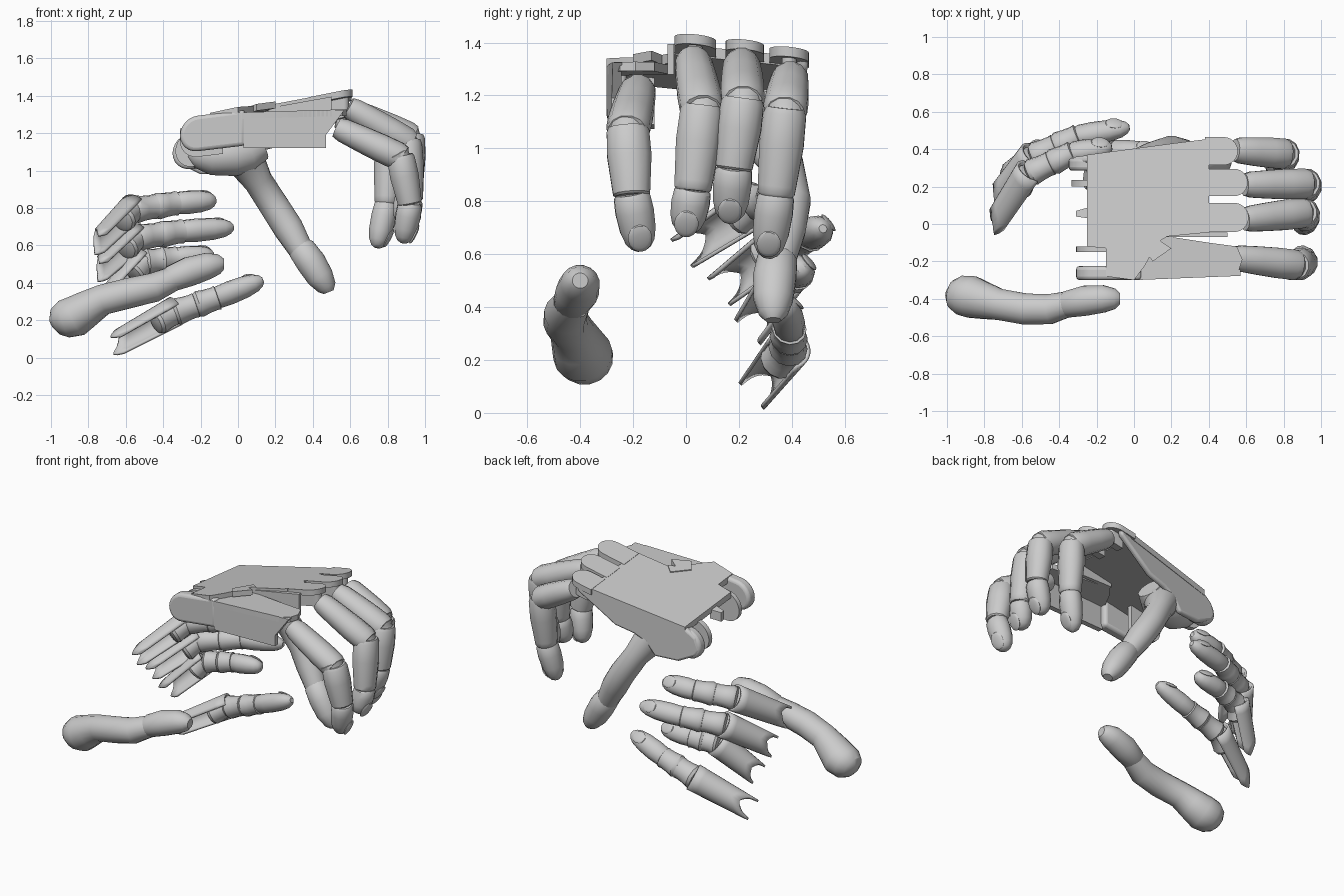
import bpy, bmesh, math
from mathutils import Vector

if "Cube" in bpy.data.objects:
    bpy.data.objects.remove(bpy.data.objects["Cube"], do_unlink=True)

grey = bpy.data.materials.new("light_grey_plastic")
grey.use_nodes = True
COLOUR = (0.6, 0.6, 0.6, 1)
grey.diffuse_color = COLOUR
grey.node_tree.nodes["Principled BSDF"].inputs["Base Color"].default_value = COLOUR


def finish(name, bm, angle=35):
    bmesh.ops.recalc_face_normals(bm, faces=bm.faces)
    mesh = bpy.data.meshes.new(name)
    bm.to_mesh(mesh)
    bm.free()
    ob = bpy.data.objects.new(name, mesh)
    bpy.context.collection.objects.link(ob)
    mesh.materials.append(grey)
    bpy.ops.object.select_all(action='DESELECT')
    ob.select_set(True)
    bpy.context.view_layer.objects.active = ob
    bpy.ops.object.shade_smooth_by_angle(angle=math.radians(angle))
    return ob


def loft(name, centres, radii, up, flat=0.92, sides=12):
    """Closed limb: elliptical rings along a path, capped at both ends."""
    bm = bmesh.new()
    rings = []
    for i, c in enumerate(centres):
        axis = (centres[min(i + 1, len(centres) - 1)] - centres[max(i - 1, 0)]).normalized()
        side = axis.cross(up).normalized()
        dorsal = side.cross(axis)
        rings.append([bm.verts.new(c + radii[i] * (side * math.cos(a) + dorsal * flat * math.sin(a)))
                      for a in (math.tau * (k + .5) / sides for k in range(sides))])
    for r, s in zip(rings, rings[1:]):
        for k in range(sides):
            bm.faces.new((r[k], r[k - 1], s[k - 1], s[k]))
    bm.faces.new(rings[0])
    bm.faces.new(rings[-1])
    return finish(name, bm)


BASE = [(0, .72), (.1, .85), (.4, .94), (.7, 1), (.95, 1), (1.04, .88)]
MIDDLE = [(-.04, .87), (.03, .98), (.4, 1.02), (.88, .88), (.97, .85), (1, .75)]
CUFF = [(-.08, .6), (0, .9), (.15, 1.04), (.5, .94), (.85, .9), (1, .95), (1.06, .7)]
TIP = [(-.05, .8), (.03, .95), (.3, 1), (.65, .93), (.88, .76), (1, .52), (1.06, .25)]


def segment(name, a, b, r, up, sections):
    a, b = Vector(a), Vector(b)
    return loft(name, [a.lerp(b, t) for t, s in sections], [r * s for t, s in sections], up)


def nail(name, a, b, r, up):
    """Thin raised rounded plate on the back of a fingertip."""
    a, b = Vector(a), Vector(b)
    axis = (b - a).normalized()
    side = axis.cross(up).normalized()
    dorsal = side.cross(axis)
    bm = bmesh.new()
    bmesh.ops.create_uvsphere(bm, u_segments=16, v_segments=8, radius=1)
    centre = a.lerp(b, .78) + dorsal * r * .68
    for v in bm.verts:
        x, y, z = v.co
        v.co = centre + axis * x * r * .72 + side * y * r * .62 + dorsal * (z * r * .16 - x * r * .2)
    finish(name, bm)


def half_shell(name, a, b, r, up):
    """Open finger sleeve with two prongs at its free end."""
    a, b = Vector(a), Vector(b)
    axis = (b - a).normalized()
    side = axis.cross(up).normalized()
    dorsal = side.cross(axis)
    bm = bmesh.new()
    rows = []
    for k in range(17):
        g = (k / 8 - 1)
        ang = math.radians(112) * g
        start = .26 * (1 - min(1, abs(g) * 1.5)) ** .6 + .6 * max(0, abs(g) - .8)
        row = []
        for j in range(7):
            t = start + (1.04 - start) * j / 6
            rad = r * (.84 + .2 * t)
            row.append(bm.verts.new(a.lerp(b, t) + rad * (side * math.sin(ang) + dorsal * math.cos(ang))))
        rows.append(row)
    for p, q in zip(rows, rows[1:]):
        for j in range(6):
            bm.faces.new((p[j], p[j + 1], q[j + 1], q[j]))
    ob = finish(name, bm)
    mod = ob.modifiers.new("wall", 'SOLIDIFY')
    mod.thickness, mod.offset = .014, 0


# Fingers still mounted on the palm: knuckle, two joints, tip
mounted = {
    "index": [(.53, -.18, 1.23), (.87, -.22, 1.07), (.92, -.205, .82), (.885, -.17, .625)],
    "middle": [(.59, .025, 1.34), (.91, .06, 1.15), (.925, .025, .84), (.895, 0, .69)],
    "ring": [(.59, .21, 1.33), (.925, .215, 1.18), (.925, .18, .92), (.87, .165, .735)],
    "little": [(.54, .395, 1.28), (.81, .375, 1.14), (.795, .34, .82), (.745, .31, .6)],
}
out = Vector((1, 0, .3))
for n, (a, b, c, d) in mounted.items():
    segment(n + "_base", a, b, .084, Vector((0, 0, 1)), BASE)
    segment(n + "_joint", Vector(b) + Vector((-.03, 0, .02)), Vector(b) + Vector((.005, 0, -.04)), .08, out, CUFF)
    segment(n + "_middle", b, c, .085, out, MIDDLE)
    segment(n + "_tip", c, d, .075, out, TIP)
    nail(n + "_nail", c, d, .075, out)

# Loose fingers: sleeve end, two joints, tip
loose = {
    "loose_first": [(-.75, -.02, .6), (-.56, .27, .79), (-.33, .38, .825), (-.13, .41, .84)],
    "loose_second": [(-.74, .12, .455), (-.54, .36, .64), (-.3, .47, .675), (-.04, .515, .695)],
    "loose_third": [(-.7, .23, .3), (-.5, .37, .51), (-.33, .42, .53), (-.14, .435, .545)],
    "loose_fourth": [(-.67, .245, .06), (-.34, .385, .24), (-.11, .39, .32), (.12, .38, .41)],
}
for n, (a, b, c, d) in loose.items():
    up = Vector((-.35, .7, .6))
    half_shell(n + "_sleeve", a, b, .075, up)
    segment(n + "_joint", Vector(b).lerp(Vector(a), .3), b, .072, up, CUFF)
    mid = Vector(b).lerp(Vector(c), .5)
    segment(n + "_cuff", b, mid, .074, up, CUFF)
    segment(n + "_middle", mid, c, .072, up, CUFF)
    segment(n + "_tip", c, d, .065, up, TIP)
    nail(n + "_nail", c, d, .065, up)


def limb(name, points, up):
    loft(name, [Vector(p[:3]) for p in points], [p[3] for p in points], Vector(up), .97, 16)


# Loose thumb with ball end
limb("loose_thumb", [(-.995, -.37, .18, .03), (-.975, -.375, .19, .075), (-.93, -.38, .205, .106),
                     (-.87, -.39, .22, .114), (-.8, -.41, .265, .1), (-.72, -.43, .31, .085),
                     (-.58, -.455, .345, .085), (-.45, -.455, .375, .082), (-.34, -.425, .425, .068)], (0, 0, 1))
limb("loose_thumb_tip", [(-.39, -.435, .41, .05), (-.36, -.43, .42, .072), (-.26, -.41, .46, .082),
                         (-.16, -.4, .49, .074), (-.1, -.4, .5, .055), (-.075, -.4, .5, .03)], (0, 0, 1))
# Mounted thumb
limb("thumb_base", [(-.05, .26, 1.16, .1), (-.01, .275, 1.1, .115), (.05, .31, 1.04, .105), (.11, .365, .94, .08),
                    (.2, .39, .8, .083), (.27, .37, .69, .083), (.34, .345, .57, .068)], (1, 0, 0))
limb("thumb_tip", [(.32, .35, .61, .05), (.34, .345, .58, .077), (.39, .335, .51, .083), (.44, .33, .43, .076),
                   (.475, .33, .375, .055), (.485, .33, .35, .03)], (1, 0, 1))
# Rounded socket that carries the thumb, kept within the side wall
limb("thumb_socket", [(-.26, .24, 1.1, .05), (-.22, .24, 1.09, .08), (-.14, .235, 1.08, .11),
                      (-.02, .25, 1.08, .115), (.05, .27, 1.09, .105), (.12, .29, 1.13, .08)], (0, 0, 1))


def prism(name, outline, lower, upper, bevel=0):
    """Solid between two mapped copies of a flat outline."""
    bm = bmesh.new()
    ends = [[bm.verts.new(f(u, v)) for u, v in outline] for f in (lower, upper)]
    for e in ends:
        bm.faces.new(e)
    for i in range(len(outline)):
        bm.faces.new((ends[0][i - 1], ends[0][i], ends[1][i], ends[1][i - 1]))
    ob = finish(name, bm)
    if bevel:
        mod = ob.modifiers.new("soft_edge", 'BEVEL')
        mod.width, mod.segments = bevel, 3
    return ob


def capsule(x0, x1, y, r):
    pts = [(x1 + r * math.cos(a), y + r * math.sin(a))
           for a in (math.radians(d) for d in range(-90, 91, 15))]
    return [(x0, y - r)] + pts + [(x0, y + r)]


def slope(drop):
    return lambda x, y: (x, y, 1.31 + .2 * x - .1 * y - drop)


# Back-of-hand plate, sloping to the wrist and to the outer side, with knuckle prongs
prism("palm_plate", [(-.25, .37), (-.25, -.12), (-.15, -.13), (-.15, -.28), (0, -.3), (.06, -.22), (.14, -.07),
                     (.4, -.045), (.4, .455), (.2, .43)], slope(.04), slope(0))
for n, x, y, r in (("middle", .535, .035, .078), ("ring", .535, .222, .073), ("little", .48, .39, .075)):
    prism(n + "_knuckle_prong", capsule(.38, x, y, r), slope(.035), slope(-.002))
    prism(n + "_hinge", capsule(.44, x + .03, y, .028), slope(.12), slope(.03))

# Lower flap and side wall over the index finger
flap = lambda z: lambda x, y: (x, y, z + .03 * x)
prism("index_flap", [(0, -.3), (.5, -.28), (.56, -.25), (.58, -.19), (.55, -.12), (.4, -.1), (.14, -.06), (.08, -.14)],
      flap(1.275), flap(1.31))
prism("flap_arrow", [(.05, -.13), (.13, -.02), (.18, -.065), (.14, -.09), (.2, -.13), (.1, -.2)],
      slope(.03), slope(-.006))
prism("index_side_wall", [(.03, 1.31), (.57, 1.325), (.47, 1.19), (.47, 1.12), (.03, 1.12)],
      lambda x, z: (x, -.3 + .04 * x, z), lambda x, z: (x, -.265 + .04 * x, z))
prism("flap_inner_wall", [(.14, 1.33), (.5, 1.395), (.5, 1.28), (.14, 1.28)],
      lambda x, z: (x, -.07, z), lambda x, z: (x, -.045, z))

# Outer side wall running from the little finger to the wrist, arched over the thumb
edge = lambda dy: lambda x, z: (x, .4 + dy + .13 * x, z)
prism("outer_side_wall", [(.5, 1.365), (.48, 1.3), (.33, 1.2), (.23, 1.13), (.1, 1.1), (.02, 1.06), (-.04, .98),
                          (-.2, .98), (-.32, 1.04), (-.345, 1.08), (-.32, 1.16), (-.25, 1.21)],
      edge(-.04), edge(0), .015)


def lug(x0, x1, z, r):
    """Side profile with a round wrist end."""
    ends = [(x0 + r * math.cos(a), z + r * math.sin(a)) for a in (math.radians(d) for d in range(90, 271, 15))]
    return ends + [(x1, z - r), (x1, z + r)]


# Paired wrist lugs on each side; the outer side sits lower
for n, y0, y1, x0, x1, z0, soft in (("front_outer", -.3, -.225, -.215, .04, 1.2, .02),
                                    ("front_inner", -.15, -.12, -.215, -.08, 1.17, 0),
                                    ("back_outer", .285, .355, -.255, -.02, 1.11, .02),
                                    ("back_inner", .2, .235, -.24, -.1, 1.12, 0)):
    prism(n + "_wrist_lug", lug(x0, x1, z0, .095), lambda x, z: (x, y0, z + .12 * (x + .2)),
          lambda x, z: (x, y1, z + .12 * (x + .2)), soft)
prism("wrist_tooth", [(-.31, .04), (-.24, .03), (-.24, .09), (-.31, .07)], slope(.08), slope(.02))
